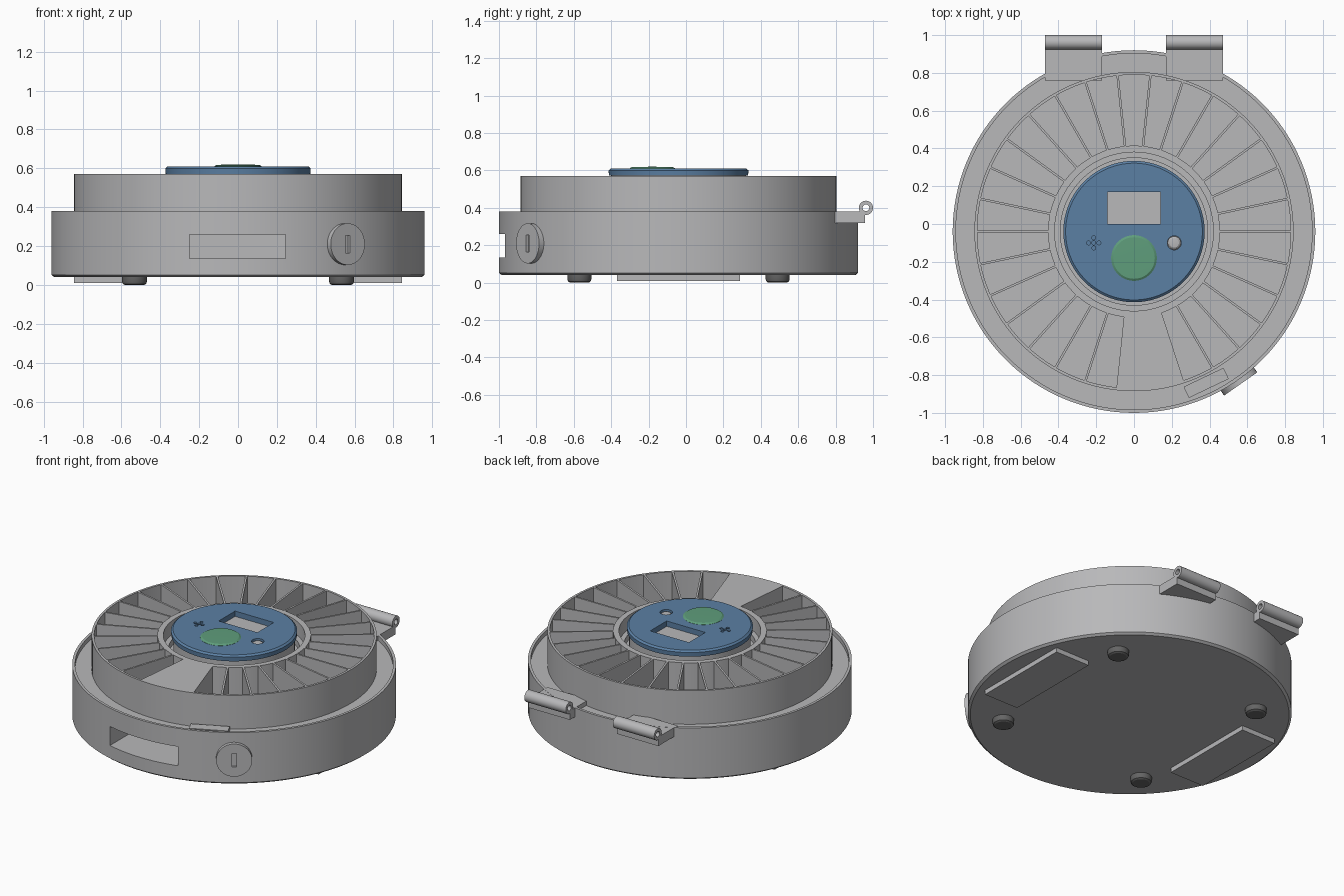
import bpy, bmesh, math
from mathutils import Matrix, Vector

if "Cube" in bpy.data.objects:
    bpy.data.objects.remove(bpy.data.objects["Cube"])

CY = -0.04          # y of the common axis of all round parts
SEG = 128


def mat(name, rgb):
    m = bpy.data.materials.new(name)
    m.diffuse_color = (*rgb, 1)
    m.use_nodes = True
    m.node_tree.nodes["Principled BSDF"].inputs["Base Color"].default_value = m.diffuse_color
    return m


GREY = mat("light grey", (0.48, 0.48, 0.49))
BLUE = mat("blue", (0.105, 0.215, 0.37))
GREEN = mat("green", (0.114, 0.34, 0.2))
DARK = mat("dark grey", (0.13, 0.13, 0.13))


def finish(name, bm, material):
    bmesh.ops.recalc_face_normals(bm, faces=bm.faces[:])
    me = bpy.data.meshes.new(name)
    bm.to_mesh(me)
    bm.free()
    me.materials.append(material)
    ob = bpy.data.objects.new(name, me)
    bpy.context.collection.objects.link(ob)
    return ob


def revolve(bm, profile, closed=False, seg=SEG, center=(0, CY)):
    """Spin an (r, z) profile round a vertical axis."""
    rings = []
    for r, z in profile:
        if r == 0:
            rings.append([bm.verts.new((center[0], center[1], z))] * seg)
        else:
            rings.append([bm.verts.new((center[0] + r * math.cos(2 * math.pi * i / seg),
                                        center[1] + r * math.sin(2 * math.pi * i / seg), z))
                          for i in range(seg)])
    pairs = list(zip(rings, rings[1:]))
    if closed:
        pairs.append((rings[-1], rings[0]))
    for a, b in pairs:
        for i in range(seg):
            j = (i + 1) % seg
            quad = list(dict.fromkeys([a[i], a[j], b[j], b[i]]))
            bm.faces.new(quad)


def lathe(name, profile, material, **kw):
    bm = bmesh.new()
    revolve(bm, profile, **kw)
    return finish(name, bm, material)


def add_box(bm, lo, hi, rot=None):
    lo, hi = Vector(lo), Vector(hi)
    m = Matrix.Translation((lo + hi) / 2) @ Matrix.Diagonal((*(hi - lo), 1))
    bmesh.ops.create_cube(bm, size=1, matrix=rot @ m if rot else m)


def box(name, lo, hi, material, rot=None):
    bm = bmesh.new()
    add_box(bm, lo, hi, rot)
    return finish(name, bm, material)


def radial(deg):
    """Frame at the axis whose x points outwards at the given angle."""
    return Matrix.Translation((0, CY, 0)) @ Matrix.Rotation(math.radians(deg), 4, 'Z')


def cut(ob, cutter):
    mod = ob.modifiers.new("cut", 'BOOLEAN')
    mod.object, mod.operation, mod.solver = cutter, 'DIFFERENCE', 'EXACT'
    bpy.context.view_layer.objects.active = ob
    bpy.ops.object.modifier_apply(modifier=mod.name)
    bpy.data.objects.remove(cutter)


# Base housing with raised rim, and a front chute pocket
base = lathe("base_housing", [(0, 0.065), (0.96, 0.065), (0.96, 0.38), (0.943, 0.38),
                              (0.943, 0.35), (0, 0.35)], GREY)
cut(base, box("chute_cutter", (-0.25, -1.1, 0.135), (0.245, -0.7, 0.26), GREY))
lathe("bottom_plate", [(0, 0.04), (0.945, 0.04), (0.96, 0.052), (0.96, 0.065), (0, 0.065)], GREY)

# Compartment drum: outer wall, hub wall, 12 degree dividers, one closed double cell
bm = bmesh.new()
revolve(bm, [(0.845, 0.35), (0.845, 0.57), (0.83, 0.57), (0.83, 0.35)], closed=True)
revolve(bm, [(0.455, 0.35), (0.455, 0.57), (0.42, 0.57), (0.42, 0.35)], closed=True)
for k in range(29):
    add_box(bm, (0.45, -0.006, 0.35), (0.833, 0.006, 0.57), radial(-72 + 12 * k))
finish("compartment_drum", bm, GREY)

bm = bmesh.new()
steps = 12
arc = [math.radians(-96 + 24 * i / steps) for i in range(steps + 1)]
outline = [(0.832, a) for a in arc] + [(0.45, a) for a in reversed(arc)]
face = bm.faces.new([bm.verts.new((r * math.cos(a), CY + r * math.sin(a), 0.35)) for r, a in outline])
ext = bmesh.ops.extrude_face_region(bm, geom=[face])
bmesh.ops.translate(bm, vec=(0, 0, 0.22), verts=[v for v in ext["geom"] if isinstance(v, bmesh.types.BMVert)])
finish("closed_cell", bm, GREY)

# Central stem and step below the control panel
lathe("panel_stem", [(0.42, 0.48), (0.39, 0.48), (0.39, 0.44), (0.36, 0.44), (0.36, 0.575), (0, 0.575)], GREY)

# Control panel with screen window, light hole and speaker holes
panel = lathe("control_panel", [(0, 0.572), (0.372, 0.572), (0.374, 0.6), (0.362, 0.61), (0, 0.61)], BLUE)
cut(panel, box("screen_cutter", (-0.14, 0, 0.55), (0.14, 0.17, 0.7), GREY))
cut(panel, lathe("light_cutter", [(0, 0.55), (0.037, 0.55), (0.037, 0.7), (0, 0.7)], GREY,
                 seg=32, center=(0.213, -0.1)))
bm = bmesh.new()
for dx, dy in [(0, 0), (0.027, 0), (-0.027, 0), (0, 0.027), (0, -0.027)]:
    revolve(bm, [(0, 0.59), (0.0105, 0.59), (0.0105, 0.7), (0, 0.7)], seg=16,
            center=(-0.213 + dx, -0.1 + dy))
cut(panel, finish("speaker_cutter", bm, BLUE))
lathe("indicator_light", [(0.035, 0.575), (0.035, 0.595), (0.025, 0.603), (0, 0.606)], GREY,
      seg=32, center=(0.213, -0.1))
lathe("push_button", [(0, 0.6), (0.121, 0.6), (0.121, 0.611), (0.11, 0.618), (0, 0.62)], GREEN,
      seg=64, center=(0, -0.18))

# Latch tab on the ledge
box("latch_tab", (0.855, -0.117, 0.345), (0.92, 0.117, 0.375), GREY, radial(-64.5))

# Lock disc with a key slot
bm = bmesh.new()
tilt = radial(-55) @ Matrix.Translation((0.95, 0, 0.21)) @ Matrix.Rotation(math.pi / 2, 4, 'Y')
bmesh.ops.create_cone(bm, cap_ends=True, segments=64, radius1=0.107, radius2=0.107,
                      depth=0.07, matrix=tilt)
lock = finish("lock_disc", bm, GREY)
cut(lock, box("key_slot_cutter", (0.97, -0.013, 0.165), (1.1, 0.013, 0.255), GREY, radial(-55)))

# Rear hinges: bracket plus hollow barrel
for side, name in ((-1, "left"), (1, "right")):
    x0, x1 = sorted((side * 0.17, side * 0.47))
    box(f"hinge_bracket_{name}", (x0, 0.76, 0.32), (x1, 0.957, 0.379), GREY)
    bm = bmesh.new()
    revolve(bm, [(0.038, x0), (0.038, x1), (0.018, x1), (0.018, x0)], closed=True, seg=32, center=(0, 0))
    bm.transform(Matrix.Translation((0, 0.962, 0.4)) @ Matrix(((0, 0, 1, 0), (1, 0, 0, 0),
                                                              (0, 1, 0, 0), (0, 0, 0, 1))))
    finish(f"hinge_barrel_{name}", bm, GREY)

# Underside: four feet and two cover pads
for sx, nx in ((-1, "left"), (1, "right")):
    for sy, ny in ((-1, "front"), (1, "rear")):
        lathe(f"foot_{ny}_{nx}", [(0, 0), (0.05, 0), (0.06, 0.006), (0.064, 0.018), (0.064, 0.041), (0, 0.041)],
              DARK, seg=32, center=(sx * 0.533, CY + sy * 0.53))
    xa, xb = sorted((sx * 0.595, sx * 0.843))
    box(f"cover_pad_{nx}", (xa, -0.37, 0.01), (xb, 0.29, 0.041), GREY)

# Smooth round surfaces, keep edges crisp
for ob in bpy.context.scene.objects:
    bpy.context.view_layer.objects.active = ob
    ob.select_set(True)
bpy.ops.object.shade_smooth_by_angle(angle=math.radians(30))
